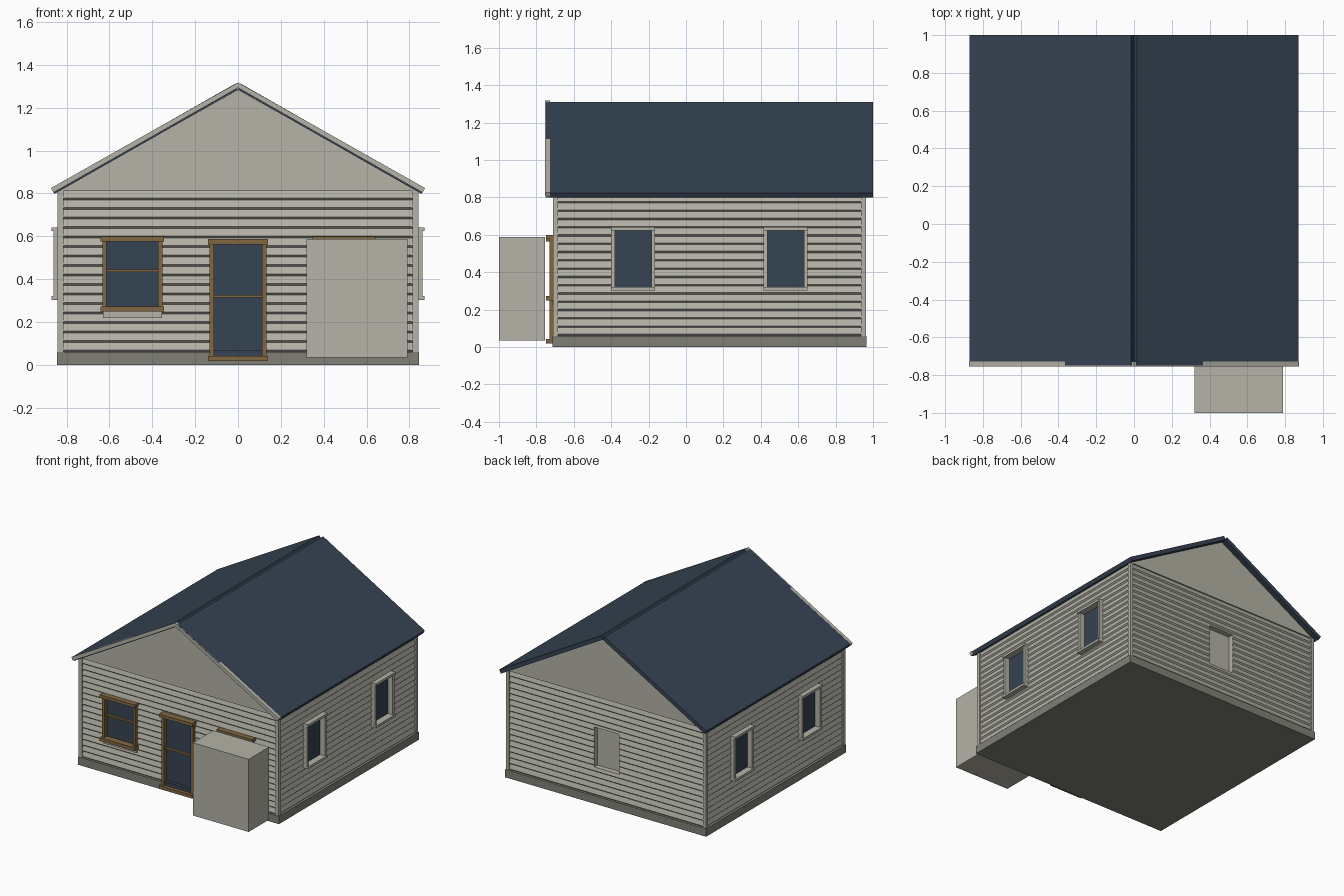
import bpy, bmesh, math
from mathutils import Matrix, Vector

old = bpy.data.objects.get("Cube")
if old:
    bpy.data.objects.remove(old, do_unlink=True)


def material(name, rgb):
    m = bpy.data.materials.new(name)
    m.use_nodes = True
    m.diffuse_color = (*rgb, 1)
    m.node_tree.nodes["Principled BSDF"].inputs["Base Color"].default_value = (*rgb, 1)
    return m


PALE = material("pale_paint", (0.46, 0.45, 0.385))
SLATE = material("slate_blue", (0.037, 0.057, 0.087))
WOOD = material("brown_wood", (0.22, 0.137, 0.053))
STONE = material("grey_stone", (0.22, 0.215, 0.18))

CY = 0.125                     # centre of the house along y
FRONT, BACK, LEFT, RIGHT = 0, math.pi, math.pi / 2, -math.pi / 2


def side_matrix(angle):
    """Wall space: x along the wall, -y outward, z up."""
    return Matrix.Translation((0, CY, 0)) @ Matrix.Rotation(angle, 4, 'Z')


def finish(name, bm, mat):
    bmesh.ops.recalc_face_normals(bm, faces=bm.faces)
    me = bpy.data.meshes.new(name)
    bm.to_mesh(me)
    bm.free()
    me.materials.append(mat)
    ob = bpy.data.objects.new(name, me)
    bpy.context.collection.objects.link(ob)
    return ob


def add_box(bm, u, out, z, angle=FRONT):
    """Box from ranges along the wall, outward and up."""
    size = Vector((u[1] - u[0], out[1] - out[0], z[1] - z[0]))
    mid = Vector((sum(u) / 2, -sum(out) / 2, sum(z) / 2))
    bmesh.ops.create_cube(bm, size=1, matrix=side_matrix(angle)
                          @ Matrix.Translation(mid) @ Matrix.Diagonal((*size, 1)))


def boxes(name, mat, items, angle=FRONT):
    bm = bmesh.new()
    for item in items:
        add_box(bm, *item, angle)
    return finish(name, bm, mat)


def prism(name, mat, loop, a, b, matrix=Matrix(), axis='Y'):
    """Extrude a 2D outline between a and b along the axis."""
    bm = bmesh.new()
    def point(p, t):
        return (p[0], t, p[1]) if axis == 'Y' else (t, p[0], p[1])
    face = bm.faces.new([bm.verts.new(matrix @ Vector(point(p, a))) for p in loop])
    ext = bmesh.ops.extrude_face_region(bm, geom=[face])
    move = matrix.to_3x3() @ (Vector(point((0, 0), b)) - Vector(point((0, 0), a)))
    verts = [v for v in ext["geom"] if isinstance(v, bmesh.types.BMVert)]
    bmesh.ops.translate(bm, verts=verts, vec=move)
    return finish(name, bm, mat)


# Foundation, wall core and gable
boxes("foundation", STONE, [((-0.845, 0.845), (-0.84, 0.84), (0, 0.06))])
boxes("wall_core", PALE, [((-0.79, 0.79), (-0.785, 0.785), (0.05, 0.81))])
prism("gable", PALE, [(-0.835, 0.812), (0.835, 0.812), (0, 1.284)], -0.708, 0.958)

# Openings in the walls
SIDE_U = (-0.4075, 0.4075)
WIN_U = (-0.4925, 0.4925)
bm = bmesh.new()
for angle in (LEFT, RIGHT):
    for c in SIDE_U:
        add_box(bm, (c - 0.1, c + 0.1), (0.7, 0.9), (0.315, 0.63), angle)
for c in WIN_U:
    add_box(bm, (c - 0.125, c + 0.125), (0.7, 0.9), (0.265, 0.585))
add_box(bm, (-0.115, 0.115), (0.7, 0.9), (0.066, 0.575))
add_box(bm, (-0.105, 0.105), (0.7, 0.9), (0.27, 0.575), BACK)
cutter = finish("opening_cutter", bm, PALE)
cutter.hide_render = True

# Lapped siding on the four walls
BOARDS, LOW, HIGH = 17, 0.06, 0.813
step = (HIGH - LOW) / BOARDS
for name, angle, d, half in (("front", FRONT, 0.832, 0.825), ("back", BACK, 0.832, 0.825),
                             ("left", LEFT, 0.836, 0.82), ("right", RIGHT, 0.836, 0.82)):
    loop = [(0.05 - d, HIGH), (0.05 - d, LOW)]
    for i in range(BOARDS):
        z = LOW + i * step
        loop += [(0.01 - d, z), (-d, z + 0.009)]
    loop.append((0.01 - d, HIGH))
    wall = prism(name + "_siding", PALE, loop, -half, half, side_matrix(angle), 'X')
    mod = wall.modifiers.new("openings", 'BOOLEAN')
    mod.object = cutter
    mod.operation = 'DIFFERENCE'
    mod.solver = 'EXACT'
    bpy.context.view_layer.objects.active = wall
    bpy.ops.object.modifier_apply(modifier=mod.name)
bpy.data.objects.remove(cutter, do_unlink=True)

# Corner posts
posts = []
for sx in (-1, 1):
    for sy in (-1, 1):
        posts.append((sorted((sx * 0.815, sx * 0.841)), sorted((sy * 0.81, sy * 0.837)),
                      (0.06, 0.812)))
boxes("corner_posts", PALE, posts)

# Side windows: pale frame with caps, recessed pane
for side, angle in (("left", LEFT), ("right", RIGHT)):
    for n, c in enumerate(SIDE_U, 1):
        frame = [((c + s * 0.1075 - 0.01, c + s * 0.1075 + 0.01), (0.815, 0.86), (0.31, 0.635))
                 for s in (-1, 1)]
        frame += [((c - 0.118, c + 0.118), (0.815, 0.87), z)
                  for z in ((0.303, 0.321), (0.624, 0.642))]
        boxes(f"{side}_window_frame_{n}", PALE, frame, angle)
        boxes(f"{side}_window_pane_{n}", SLATE,
              [((c - 0.1, c + 0.1), (0.812, 0.82), (0.31, 0.635))], angle)


def wooden_unit(name, c, half, low, high, rail):
    """Framed opening with jambs, header, sill and one cross rail."""
    parts = [((c + s * half - 0.01, c + s * half + 0.01), (0.81, 0.855), (low, high))
             for s in (-1, 1)]
    parts += [((c - half - 0.018, c + half + 0.018), (0.81, 0.873), z)
              for z in ((low - 0.012, low + 0.012), (high - 0.012, high + 0.012))]
    parts.append(((c - half, c + half), (0.81, 0.84), (rail - 0.006, rail + 0.006)))
    boxes(name + "_frame", WOOD, parts)
    boxes(name + "_pane", SLATE, [((c - half, c + half), (0.815, 0.822), (low, high))])


# Front windows with aprons, and the door
for name, c in zip(("right_front_window", "left_front_window"), WIN_U):
    wooden_unit(name, c, 0.13, 0.261, 0.588, 0.44)
    boxes(name + "_apron", PALE, [((c - 0.138, c + 0.138), (0.82, 0.84), (0.22, 0.252))])
wooden_unit("door", 0, 0.122, 0.03, 0.575, 0.32)
boxes("door_threshold", SLATE, [((-0.112, 0.112), (0.82, 0.846), (0.04, 0.07))])

# Storage box in front of the house
boxes("storage_box", PALE, [((0.32, 0.79), (0.88, 1.125), (0.035, 0.587))])

# Roof slabs with square-cut edges, and the front bargeboards
for name, s in (("left", 1), ("right", -1)):
    slab = [(0, 1.285), (s * 0.015, 1.311), (s * 0.871, 0.824), (s * 0.856, 0.798)]
    prism(name + "_roof", SLATE, slab, -0.748, 1.0)
    board = [(0, 1.318), (s * 0.873, 0.825), (s * 0.861, 0.804), (0, 1.293)]
    prism(name + "_bargeboard", PALE, board, -0.755, -0.728)
